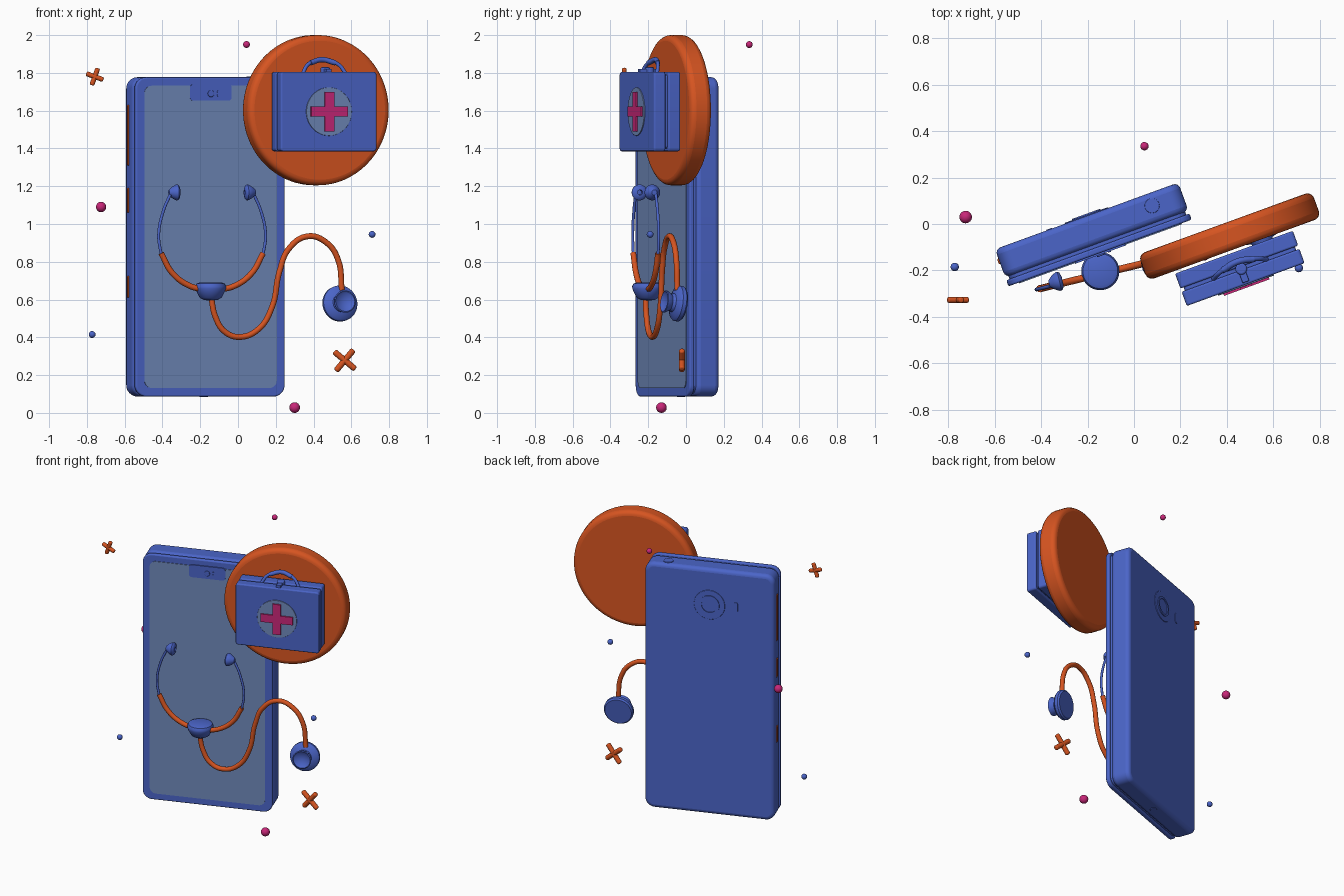
import bpy, bmesh, math
from mathutils import Matrix, Vector

if "Cube" in bpy.data.objects:
    bpy.data.objects.remove(bpy.data.objects["Cube"])

def material(name, rgb):
    m = bpy.data.materials.new(name)
    m.diffuse_color = (*rgb, 1)
    m.use_nodes = True
    m.node_tree.nodes["Principled BSDF"].inputs["Base Color"].default_value = m.diffuse_color
    return m

BLUE = material("blue", (0.07, 0.13, 0.58))
ORANGE = material("orange", (0.68, 0.09, 0.015))
PINK = material("magenta", (0.58, 0.02, 0.19))
PALE = material("pale_blue", (0.16, 0.25, 0.49))

def rot(deg, axis):
    return Matrix.Rotation(math.radians(deg), 4, axis)

def frame(x, y, z, yaw=20):
    return Matrix.Translation((x, y, z)) @ rot(yaw, 'Z')

def at(x, y, z):
    return Matrix.Translation((x, y, z))

def finish(ob, mat, M, bevel=0):
    ob.data.materials.append(mat)
    ob.matrix_world = M
    bpy.ops.object.select_all(action='DESELECT')
    bpy.context.view_layer.objects.active = ob
    ob.select_set(True)
    if bevel:
        b = ob.modifiers.new("edge_rounding", 'BEVEL')
        b.width, b.segments, b.limit_method = bevel, 4, 'ANGLE'
        b.angle_limit = math.radians(40)
    bpy.ops.object.shade_smooth_by_angle(angle=math.radians(35))
    return ob

def from_bm(name, bm, mat, M, bevel=0):
    bmesh.ops.recalc_face_normals(bm, faces=bm.faces[:])
    me = bpy.data.meshes.new(name)
    bm.to_mesh(me)
    bm.free()
    ob = bpy.data.objects.new(name, me)
    bpy.context.collection.objects.link(ob)
    return finish(ob, mat, M, bevel)

def plate(name, pts, y0, y1, mat, M, bevel=0):
    """Outline in local xz, extruded from y0 to y1."""
    bm = bmesh.new()
    f = bm.faces.new([bm.verts.new((x, y0, z)) for x, z in pts])
    new = bmesh.ops.extrude_face_region(bm, geom=[f])['geom']
    bmesh.ops.translate(bm, vec=(0, y1 - y0, 0),
                        verts=[v for v in new if isinstance(v, bmesh.types.BMVert)])
    return from_bm(name, bm, mat, M, bevel)

def rounded(w, h, r, n=8):
    pts = []
    for k, (sx, sz) in enumerate(((1, 1), (-1, 1), (-1, -1), (1, -1))):
        for i in range(n + 1):
            a = math.pi / 2 * (k + i / n)
            pts.append((sx * (w / 2 - r) + r * math.cos(a), sz * (h / 2 - r) + r * math.sin(a)))
    return pts

def lathe(name, profile, mat, M, steps=48, bevel=0):
    """Profile of (radius, height) spun round local z."""
    bm = bmesh.new()
    vs = [bm.verts.new((r, 0, z)) for r, z in profile]
    es = [bm.edges.new(p) for p in zip(vs, vs[1:])]
    bmesh.ops.spin(bm, geom=vs + es, cent=(0, 0, 0), axis=(0, 0, 1),
                   angle=math.tau, steps=steps, use_duplicate=False)
    bmesh.ops.remove_doubles(bm, verts=bm.verts[:], dist=1e-5)
    return from_bm(name, bm, mat, M, bevel)

def disc(name, r, h0, h1, mat, M, bevel=0, steps=48):
    return lathe(name, [(0, h0), (r, h0), (r, h1), (0, h1)], mat, M, steps, bevel)

def tube(name, pts, r, mat, M=Matrix()):
    cu = bpy.data.curves.new(name, 'CURVE')
    cu.dimensions, cu.bevel_depth, cu.bevel_resolution = '3D', r, 4
    cu.resolution_u, cu.use_fill_caps = 10, True
    sp = cu.splines.new('BEZIER')
    sp.bezier_points.add(len(pts) - 1)
    for b, p in zip(sp.bezier_points, pts):
        b.co = p
        b.handle_left_type = b.handle_right_type = 'AUTO'
    ob = bpy.data.objects.new(name, cu)
    bpy.context.collection.objects.link(ob)
    bpy.ops.object.select_all(action='DESELECT')
    bpy.context.view_layer.objects.active = ob
    ob.select_set(True)
    bpy.ops.object.convert(target='MESH')
    return finish(bpy.context.object, mat, M)

FRONT, BACK = rot(90, 'X'), rot(-90, 'X')

# Phone: shell, recessed core, front frame, screen and notch
P = frame(-0.175, -0.045, 0.932)
plate("phone_shell", rounded(0.84, 1.69, 0.06), -0.045, 0.085, BLUE, P, 0.025)
plate("phone_core", rounded(0.81, 1.66, 0.05), -0.07, 0, BLUE, P)
plate("phone_front_frame", rounded(0.84, 1.69, 0.06), -0.085, -0.057, BLUE, P, 0.008)
plate("phone_screen", rounded(0.745, 1.6, 0.04), -0.089, -0.08, PALE, P)
plate("screen_notch", [(x, z + 0.764) for x, z in rounded(0.235, 0.085, 0.018)], -0.092, -0.08, BLUE, P)
disc("front_camera", 0.018, 0.08, 0.098, BLUE, P @ at(0, 0, 0.758) @ FRONT, 0.004, 24)
for i, z in enumerate((0.75, 0.768)):
    disc(f"front_sensor_{i}", 0.006, 0.08, 0.096, BLUE, P @ at(0.04, 0, z) @ FRONT, 0, 16)

# Phone back camera, flash, side buttons, sockets
disc("back_camera", 0.1, 0.08, 0.089, BLUE, P @ at(0, 0, 0.6) @ BACK, 0.003)
lathe("back_camera_ring", [(0.05, 0.085), (0.05, 0.094), (0.065, 0.094), (0.065, 0.085)], BLUE,
      P @ at(0, 0, 0.6) @ BACK)
plate("back_flash", [(x - 0.17, z + 0.6) for x, z in rounded(0.025, 0.07, 0.01)], 0.08, 0.088, BLUE, P)
for i, (z0, z1) in enumerate(((1.31, 1.63), (1.06, 1.19), (0.61, 0.725))):
    plate(f"side_button_{i}", [(x, z) for x, z in rounded(0.02, z1 - z0, 0.008)], -0.012, 0.012, ORANGE,
          P @ at(-0.416, 0.03, (z0 + z1) / 2 - 0.932), 0.003)
disc("top_socket", 0.032, 0.84, 0.849, BLUE, P @ at(0.28, 0.03, 0), 0.002, 24)
disc("bottom_port", 0.022, -0.849, -0.84, BLUE, P @ at(0, 0.02, 0), 0.002, 24)

# Orange badge disc
disc("badge_disc", 0.3975, -0.06, 0.06, ORANGE, frame(0.412, -0.052, 1.6025) @ FRONT, 0.03, 96)

# First aid case: two halves round a core, emblem, handle and latch
B = frame(0.457, -0.195, 1.595)
plate("case_front_half", rounded(0.54, 0.42, 0.015), -0.07, -0.005, BLUE, B, 0.008)
plate("case_core", rounded(0.51, 0.39, 0.015), -0.02, 0.03, BLUE, B)
plate("case_back_half", rounded(0.54, 0.42, 0.015), 0.01, 0.078, BLUE, B, 0.008)
disc("case_emblem_disc", 0.128, 0.06, 0.075, PALE, B @ FRONT, 0.002, 64)
a, b = 0.027, 0.104
plate("case_cross", [(a, b), (-a, b), (-a, a), (-b, a), (-b, -a), (-a, -a),
                     (-a, -b), (a, -b), (a, -a), (b, -a), (b, a), (a, a)], -0.084, -0.07, PINK, B)
tube("case_handle", [(-0.122, 0, 0.2), (-0.085, 0.018, 0.25), (0, 0.035, 0.275),
                     (0.085, 0.018, 0.25), (0.122, 0, 0.2)], 0.01, BLUE, B)
tube("case_handle_grip", [(-0.07, 0.022, 0.258), (0, 0.035, 0.275), (0.07, 0.022, 0.258)], 0.014, BLUE, B)
disc("case_latch_knob", 0.025, 0.2, 0.235, BLUE, B @ at(0.005, 0, 0), 0.008, 32)
plate("case_latch_strap", rounded(0.03, 0.02, 0.005), -0.06, 0.03, BLUE, B @ at(0.005, 0, 0.216), 0.003)

# Stethoscope lies in one slanted vertical plane
def on_plane(*xz):
    return [(x, -0.18 + 0.243 * x, z) for x, z in xz]

S = -0.137  # mirror line of the headset
for side, s in (("left", -1), ("right", 1)):
    def arm(*dz):
        return on_plane(*[(S + s * d, z) for d, z in dz])
    tube(f"{side}_ear_hose", arm((0.03, 0.65), (0.12, 0.673), (0.21, 0.74), (0.27, 0.845)), 0.0155, ORANGE)
    tube(f"{side}_ear_tube", arm((0.268, 0.83), (0.283, 0.94), (0.258, 1.07), (0.222, 1.155)), 0.008, BLUE)
    x, y, z = arm((0.198, 1.167))[0]
    y += 0.012 if s < 0 else -0.01
    lathe(f"{side}_earpiece", [(0, -0.033), (0.014, -0.032), (0.03, -0.014), (0.041, 0.006), (0.042, 0.014),
                               (0.036, 0.022), (0.018, 0.028), (0.014, 0.028), (0.012, 0.012), (0, 0.012)],
          BLUE, frame(x, y, z, 14) @ rot(-90 * s, 'Y'), 32)
lathe("hose_junction", [(0, 0.595), (0.035, 0.597), (0.058, 0.61), (0.074, 0.64), (0.081, 0.657),
                        (0.082, 0.67), (0.075, 0.684), (0.06, 0.69), (0, 0.69)],
      BLUE, at(-0.145, -0.203, 0))
tube("chest_hose", on_plane((-0.143, 0.62), (-0.12, 0.51), (-0.07, 0.43), (0.01, 0.402), (0.11, 0.445), (0.18, 0.56),
                            (0.22, 0.75), (0.27, 0.87), (0.37, 0.935), (0.47, 0.9), (0.53, 0.81), (0.55, 0.65)),
     0.0155, ORANGE)
lathe("chest_piece", [(0, -0.028), (0.086, -0.028), (0.095, -0.018), (0.095, 0.002), (0.085, 0.014),
                      (0.05, 0.024), (0.044, 0.04), (0.058, 0.062), (0.06, 0.072), (0.054, 0.075),
                      (0.045, 0.066), (0, 0.055)],
      BLUE, frame(0.542, -0.047, 0.58) @ rot(-8, 'X') @ FRONT)

# Floating beads
for i, (x, y, z, r, m) in enumerate(((0.045, 0.335, 1.95, 0.018, PINK), (-0.725, 0.03, 1.09, 0.027, PINK),
                                     (0.3, -0.13, 0.028, 0.028, PINK), (0.71, -0.19, 0.945, 0.018, BLUE),
                                     (-0.772, -0.185, 0.415, 0.018, BLUE))):
    bm = bmesh.new()
    bmesh.ops.create_uvsphere(bm, u_segments=24, v_segments=16, radius=r)
    from_bm(f"bead_{i}", bm, m, at(x, y, z))

# Floating crosses made of two rounded bars
for i, (x, y, z, h, r, turn) in enumerate(((-0.758, -0.327, 1.78, 0.048, 0.013, 20),
                                           (0.565, -0.022, 0.278, 0.073, 0.016, 40))):
    for j in range(2):
        disc(f"cross_{i}_bar_{j}", r, -h, h, ORANGE, at(x, y, z) @ rot(turn + 90 * j, 'Y'), r * 0.6, 20)
